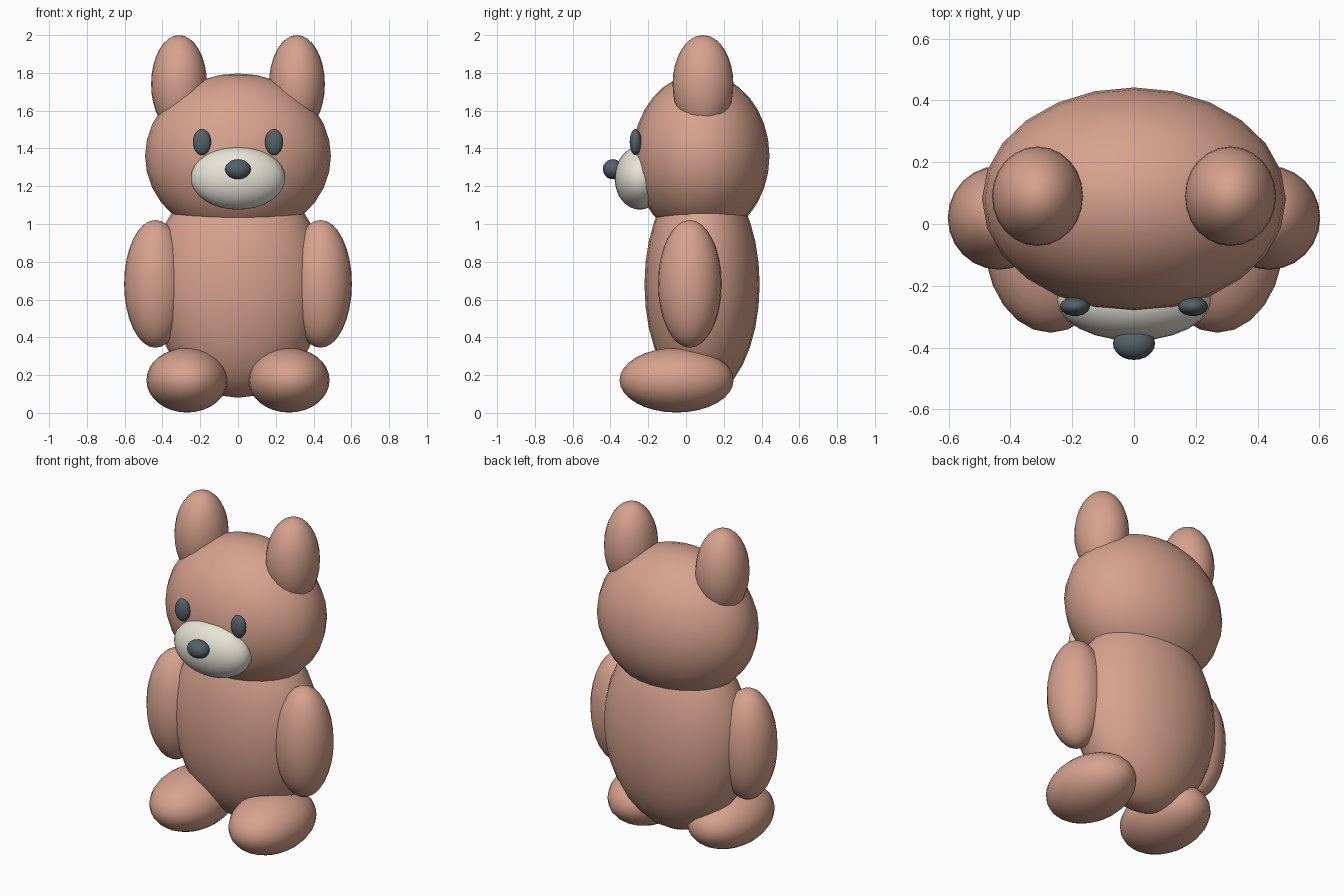
import bpy

if "Cube" in bpy.data.objects:
    bpy.data.objects.remove(bpy.data.objects["Cube"])


def material(name, rgb):
    m = bpy.data.materials.new(name)
    m.diffuse_color = (*rgb, 1)
    m.use_nodes = True
    m.node_tree.nodes["Principled BSDF"].inputs["Base Color"].default_value = m.diffuse_color
    return m


FUR = material("fur", (0.68, 0.36, 0.27))
CREAM = material("cream", (0.80, 0.77, 0.68))
DARK = material("dark", (0.09, 0.12, 0.14))


def ellipsoid(name, centre, radii, mat):
    bpy.ops.mesh.primitive_uv_sphere_add(segments=24, ring_count=16, radius=1, location=centre)
    ob = bpy.context.object
    ob.name = name
    ob.scale = radii
    bpy.ops.object.transform_apply(location=False, rotation=False, scale=True)
    bpy.ops.object.shade_smooth()
    ob.data.materials.append(mat)
    return ob


def pair(name, centre, radii, mat):
    x, y, z = centre
    for side, s in (("left", -1), ("right", 1)):
        ellipsoid(f"{name}_{side}", (s * x, y, z), radii, mat)


# Torso and head
ellipsoid("body", (0, 0.085, 0.68), (0.455, 0.305, 0.60), FUR)
ellipsoid("head", (0, 0.08, 1.36), (0.492, 0.362, 0.437), FUR)

# Limbs and ears
pair("arm", (0.437, 0.02, 0.683), (0.166, 0.168, 0.338), FUR)
pair("foot", (0.27, -0.05, 0.173), (0.215, 0.302, 0.171), FUR)
pair("ear", (0.312, 0.09, 1.74), (0.148, 0.161, 0.26), FUR)

# Face
ellipsoid("muzzle", (0, -0.245, 1.243), (0.25, 0.133, 0.167), CREAM)
ellipsoid("nose", (0, -0.387, 1.29), (0.068, 0.053, 0.053), DARK)
pair("eye", (0.191, -0.267, 1.434), (0.048, 0.031, 0.069), DARK)
